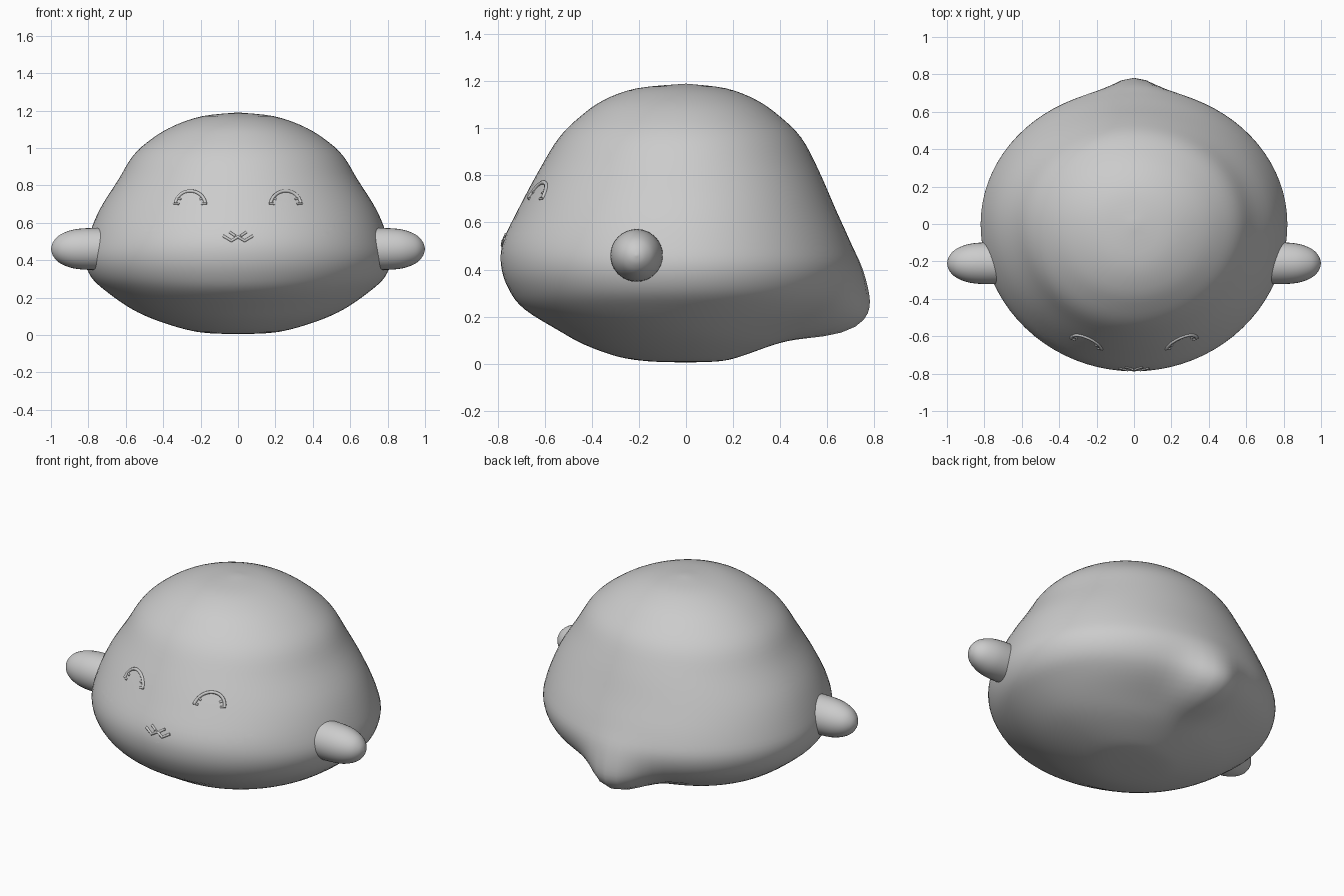
import bpy, bmesh, math
from mathutils import Vector
from mathutils.bvhtree import BVHTree

if "Cube" in bpy.data.objects:
    bpy.data.objects.remove(bpy.data.objects["Cube"])

grey = bpy.data.materials.new("soft grey")
grey.use_nodes = True
colour = (0.6, 0.6, 0.6, 1)
grey.diffuse_color = colour
grey.node_tree.nodes["Principled BSDF"].inputs["Base Color"].default_value = colour


def finish(name, bm):
    bmesh.ops.remove_doubles(bm, verts=bm.verts, dist=0.0005)
    bmesh.ops.recalc_face_normals(bm, faces=bm.faces)
    mesh = bpy.data.meshes.new(name)
    bm.to_mesh(mesh)
    mesh.materials.append(grey)
    mesh.shade_smooth()
    obj = bpy.data.objects.new(name, mesh)
    bpy.context.collection.objects.link(obj)
    return obj


def loft(rings, cap=False):
    """Skin closed rings of equal length."""
    bm = bmesh.new()
    loops = [[bm.verts.new(p) for p in ring] for ring in rings]
    for a, b in zip(loops, loops[1:]):
        for i in range(len(a)):
            bm.faces.new((a[i - 1], a[i], b[i], b[i - 1]))
    if cap:
        bm.faces.new(loops[0])
    return bm


def smooth_rows(rows, steps=4):
    """Catmull-Rom interpolation between profile rows."""
    rows = [Vector(r) for r in rows]
    out = []
    for i in range(len(rows) - 1):
        b, c = rows[i], rows[i + 1]
        a, d = rows[max(i - 1, 0)], rows[min(i + 2, len(rows) - 1)]
        for k in range(steps):
            t = k / steps
            out.append(b + ((c - a) * t + (2 * a - 5 * b + 4 * c - d) * t**2
                            + (3 * b - a - 3 * c + d) * t**3) / 2)
    return out + [rows[-1]]


# Body: height, half width, front depth, back depth
profile = [
    (0.005, 0, 0, 0), (0.01, 0.16, 0.16, 0.14), (0.03, 0.28, 0.29, 0.23),
    (0.08, 0.44, 0.43, 0.36), (0.14, 0.57, 0.54, 0.47), (0.23, 0.70, 0.685, 0.63),
    (0.31, 0.785, 0.75, 0.70), (0.41, 0.82, 0.785, 0.725), (0.52, 0.80, 0.777, 0.695),
    (0.67, 0.74, 0.706, 0.63), (0.83, 0.64, 0.62, 0.56), (0.96, 0.56, 0.54, 0.49),
    (1.05, 0.46, 0.45, 0.40), (1.12, 0.34, 0.35, 0.30), (1.17, 0.19, 0.21, 0.17),
    (1.19, 0, 0, 0)]
centre = Vector((0, 0, 0.45))
tail_axis = Vector((0, math.cos(math.radians(21)), -math.sin(math.radians(21))))


def body_point(row, angle):
    z, w, f, b = row
    s = math.sin(angle)
    ray = Vector((w * math.cos(angle), s * (b if s > 0 else f), z)) - centre
    # Tail: a rounded swelling blended out of the lower back
    bump = 0.135 * math.exp(-(math.degrees(ray.angle(tail_axis)) / 9.5) ** 2 / 2)
    return centre + ray + ray.normalized() * bump


bm = loft([[body_point(r, math.tau * i / 80) for i in range(80)]
           for r in smooth_rows(profile)])
tree = BVHTree.FromBMesh(bm)
finish("body", bm)


def on_body(x, z, lift=0.0):
    hit, normal, _, _ = tree.ray_cast(Vector((x, -3, z)), Vector((0, 1, 0)))
    if normal.y > 0:
        normal = -normal
    return hit + normal * lift


def dome(name, x, z, rx, rz, height, base=0.0, n=28):
    """Shallow pad that follows the body surface."""
    rings = []
    for k in range(8):
        a = k / 7 * math.pi / 2
        rings.append([on_body(x + rx * math.cos(a) * math.cos(math.tau * i / n),
                              z + rz * math.cos(a) * math.sin(math.tau * i / n),
                              base + height * math.sin(a)) for i in range(n)])
    rings.insert(0, [on_body(x + rx * math.cos(math.tau * i / n),
                             z + rz * math.sin(math.tau * i / n), -0.01) for i in range(n)])
    return finish(name, loft(rings))


def stroke(name, points, lift, width):
    """Thin rounded cord laid over the body surface."""
    curve = bpy.data.curves.new(name, "CURVE")
    curve.dimensions = "3D"
    curve.bevel_depth = width
    curve.bevel_resolution = 2
    curve.use_fill_caps = True
    spline = curve.splines.new("POLY")
    spline.points.add(len(points) - 1)
    for p, (x, z) in zip(spline.points, points):
        p.co = (*on_body(x, z, lift), 1)
    curve.materials.append(grey)
    obj = bpy.data.objects.new(name, curve)
    bpy.context.collection.objects.link(obj)


# Arms: rounded stubs turned around the x axis
arm_profile = [(0.62, 0.108), (0.76, 0.112), (0.85, 0.108), (0.91, 0.095),
               (0.96, 0.07), (0.99, 0.035), (1.0, 0)]
for side, label in ((1, "left"), (-1, "right")):
    rings = [[(side * x, -0.21 + r * math.cos(math.tau * i / 32),
               0.46 + r * math.sin(math.tau * i / 32)) for i in range(32)]
             for x, r in smooth_rows(arm_profile)]
    finish(label + "_arm", loft(rings, cap=True))

    # Eyes with highlights and an upper lash
    ex, ez = side * 0.255, 0.69
    dome(label + "_eye", ex, ez, 0.083, 0.085, 0.02)
    for part, dx, dz, r in (("large", 0.028, 0.048, 0.025), ("lower", -0.03, -0.015, 0.017),
                            ("small", -0.022, 0.047, 0.011)):
        dome(f"{label}_eye_{part}_highlight", ex + dx, ez + dz, r, r, 0.008, 0.016, 16)
    arc = [math.radians(10 + 160 * i / 20) for i in range(21)]
    stroke(label + "_lash", [(ex + 0.082 * math.cos(a), ez + 0.08 * math.sin(a))
                             for a in arc], 0.008, 0.009)
    for a in (10, 35, 145, 170):
        c, s = math.cos(math.radians(a)), math.sin(math.radians(a))
        stroke(label + "_lash_tip", [(ex + 0.06 * c, ez + 0.06 * s),
                                     (ex + 0.09 * c, ez + 0.08 * s)], 0.012, 0.006)

    # Cheek and mouth strokes
    dome(label + "_cheek", side * 0.452, 0.568, 0.072, 0.04, 0.01)
    stroke(label + "_mouth", [(side * 0.08, 0.53), (side * 0.035, 0.503),
                              (0, 0.525)], 0.008, 0.008)
    stroke(label + "_lip", [(side * 0.045, 0.55), (side * 0.015, 0.53)], 0.008, 0.007)

dome("tongue", 0, 0.497, 0.036, 0.034, 0.014)
